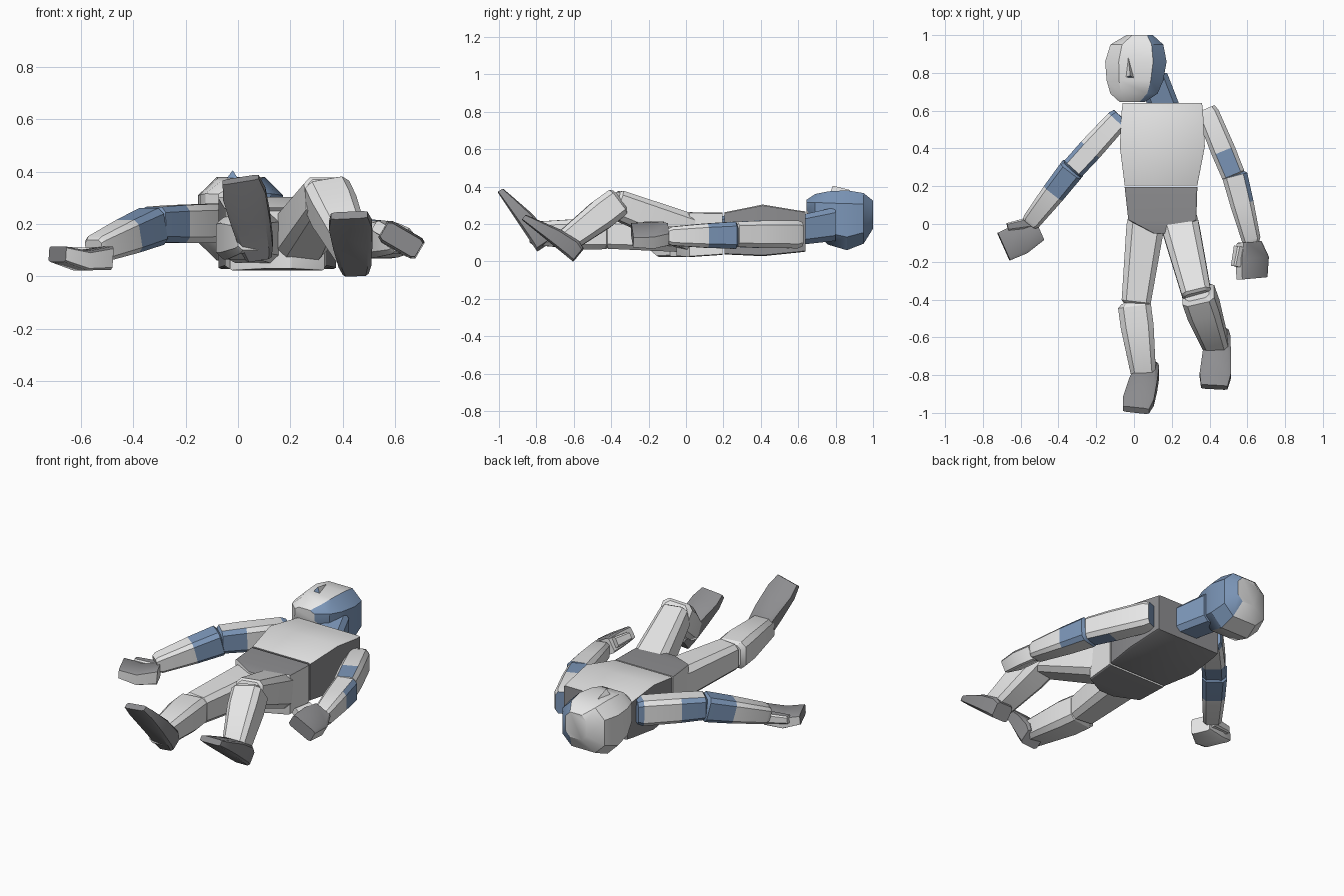
import bpy, bmesh, math
from mathutils import Vector as V

if "Cube" in bpy.data.objects:
    bpy.data.objects.remove(bpy.data.objects["Cube"])


def mat(name, rgb):
    m = bpy.data.materials.new(name)
    m.diffuse_color = (*rgb, 1)
    m.use_nodes = True
    m.node_tree.nodes["Principled BSDF"].inputs["Base Color"].default_value = m.diffuse_color
    return m


MATS = [mat("light grey", (0.80, 0.80, 0.80)),
        mat("dark grey", (0.27, 0.27, 0.28)),
        mat("slate blue", (0.20, 0.305, 0.48))]
LIGHT, DARK, BLUE = 0, 1, 2


def loft(name, stations, rule=lambda i, n: LIGHT, up=(0, 0, 1), axis=None, c=0.16):
    """Skin chamfered-rectangle sections; each station is (centre, width, height)."""
    d = V(axis) if axis else V(stations[-1][0]) - V(stations[0][0])
    d.normalize()
    up = V(up)
    up = (up - d * up.dot(d)).normalized()
    side = d.cross(up)
    k = 1 - 2 * c
    shape = [(1, k), (k, 1), (-k, 1), (-1, k), (-1, -k), (-k, -1), (k, -1), (1, -k)]
    bm = bmesh.new()
    rings = [[bm.verts.new(V(p) + side * (a * w / 2) + up * (b * h / 2)) for a, b in shape]
             for p, w, h in stations]
    info = []
    for i in range(len(rings) - 1):
        for j in range(8):
            q = (j + 1) % 8
            bm.faces.new((rings[i][j], rings[i][q], rings[i + 1][q], rings[i + 1][j]))
            info.append(i)
    bm.faces.new(rings[0])
    bm.faces.new(rings[-1])
    info += [-1, 99]
    bmesh.ops.recalc_face_normals(bm, faces=bm.faces[:])
    bm.normal_update()
    for f, i in zip(bm.faces, info):
        f.material_index = rule(i, f.normal)
    return finish(name, bm)


def finish(name, bm):
    """Store the mesh; shallow edges smooth, steep ones sharp."""
    for f in bm.faces:
        f.smooth = True
    for e in bm.edges:
        e.smooth = e.calc_face_angle(0) < math.radians(32)
    me = bpy.data.meshes.new(name)
    bm.to_mesh(me)
    bm.free()
    for m in MATS:
        me.materials.append(m)
    ob = bpy.data.objects.new(name, me)
    bpy.context.collection.objects.link(ob)
    return ob


def limb(name, a, b, sizes, rule=lambda i, n: LIGHT, **kw):
    """Straight limb from a to b; sizes are (fraction, width, height)."""
    a, b = V(a), V(b)
    return loft(name, [(a.lerp(b, t), w, h) for t, w, h in sizes], rule, **kw)


def dark(i, n):
    return DARK


def blue(i, n):
    return BLUE


# torso: chest block with only the front light, pelvis with dark front and back
loft("chest", [((0.15, 0.64, 0.16), 0.42, 0.215), ((0.15, 0.60, 0.16), 0.43, 0.225),
               ((0.15, 0.41, 0.166), 0.45, 0.276), ((0.143, 0.205, 0.15), 0.385, 0.225)],
     lambda i, n: LIGHT if n.z > 0.6 else DARK, axis=(0, -1, 0), c=0.02)
loft("pelvis", [((0.143, 0.195, 0.148), 0.385, 0.226), ((0.15, 0.02, 0.143), 0.36, 0.24),
                ((0.155, -0.05, 0.14), 0.10, 0.22)],
     lambda i, n: DARK if abs(n.z) > 0.8 else LIGHT, axis=(0, -1, 0), c=0.02)

# neck
loft("neck", [((0.16, 0.62, 0.17), 0.17, 0.16), ((0.09, 0.80, 0.2), 0.17, 0.18)], blue, axis=(0, 1, 0))


# head: face up, blue on its left side
def head_rule(i, n):
    return BLUE if n.x > 0.3 and n.z > -0.85 and i < 99 else LIGHT


loft("head", [((-0.01, 0.645, 0.295), 0.13, 0.07), ((0.0, 0.69, 0.26), 0.25, 0.20),
              ((0.005, 0.76, 0.232), 0.30, 0.285), ((0.01, 0.86, 0.22), 0.325, 0.32),
              ((0.015, 0.95, 0.23), 0.28, 0.27), ((0.03, 1.0, 0.25), 0.14, 0.15)],
     head_rule, axis=(0, 1, 0), c=0.22)

# nose: small pyramid with a blue underside
bm = bmesh.new()
v = [bm.verts.new(p) for p in ((-0.03, 0.88, 0.381), (-0.05, 0.775, 0.365),
                               (0.005, 0.77, 0.365), (-0.02, 0.785, 0.405))]
for q in ((0, 1, 3), (1, 2, 3), (2, 0, 3), (0, 2, 1)):
    bm.faces.new([v[j] for j in q])
bmesh.ops.recalc_face_normals(bm, faces=bm.faces[:])
bm.normal_update()
for f in bm.faces:
    f.material_index = BLUE if f.normal.y < -0.6 else LIGHT
finish("nose", bm)

# arms: blue bands on either side of the elbow
UPPER = [(0, 0.10, 0.13), (0.08, 0.12, 0.15), (0.62, 0.13, 0.145), (0.97, 0.125, 0.135), (1, 0.10, 0.11)]
FORE = [(0, 0.10, 0.11), (0.04, 0.135, 0.145), (0.44, 0.125, 0.13), (0.95, 0.10, 0.10), (1, 0.08, 0.08)]


def upper_west(i, n):
    return BLUE if i <= 0 or (i >= 2 and n.z < 0.8) else LIGHT


def upper_east(i, n):
    return BLUE if i < 0 or i == 99 or (i >= 2 and abs(n.z) > 0.8) else LIGHT


def fore_east(i, n):
    return BLUE if i <= 0 or (i == 1 and n.x > 0.3) else LIGHT


limb("upper_arm_west", (-0.07, 0.57, 0.203), (-0.33, 0.285, 0.198), UPPER, upper_west)
limb("forearm_west", (-0.32, 0.30, 0.195), (-0.55, 0.005, 0.10), FORE,
     lambda i, n: BLUE if i < 2 else LIGHT)
limb("upper_arm_east", (0.38, 0.61, 0.145), (0.53, 0.25, 0.145), UPPER, upper_east)
limb("forearm_east", (0.53, 0.27, 0.14), (0.625, -0.10, 0.135), FORE, fore_east)

# hands with dark palms and fingertips, plus thumbs
loft("hand_west", [((-0.50, -0.035, 0.07), 0.11, 0.09), ((-0.60, -0.08, 0.06), 0.165, 0.075),
                   ((-0.69, -0.12, 0.085), 0.16, 0.06)],
     lambda i, n: DARK if n.z > 0.75 or i == 99 else LIGHT, c=0.1)
limb("thumb_west", (-0.54, 0.01, 0.08), (-0.67, -0.015, 0.09), [(0, 0.06, 0.06), (1, 0.04, 0.045)],
     lambda i, n: DARK if n.z > 0.75 else LIGHT)
ROLL = V((0.5, 0, 0.86))
loft("hand_east", [((0.61, -0.095, 0.145), 0.11, 0.09), ((0.625, -0.18, 0.14), 0.165, 0.09),
                   ((0.625, -0.288, 0.14), 0.155, 0.075)],
     lambda i, n: DARK if n.dot(ROLL) > 0.75 or i == 99 else LIGHT, up=ROLL, c=0.1)
limb("thumb_east", (0.56, -0.12, 0.18), (0.54, -0.225, 0.185), [(0, 0.05, 0.06), (1, 0.045, 0.045)],
     up=ROLL)

# legs: one flat on the ground, one with a raised knee
THIGH = [(0, 0.19, 0.19), (0.1, 0.20, 0.19), (0.97, 0.155, 0.155), (1, 0.13, 0.13)]
SHIN = [(0, 0.13, 0.13), (0.05, 0.175, 0.16), (0.30, 0.175, 0.165), (0.95, 0.13, 0.125), (1, 0.11, 0.10)]
limb("thigh_west", (0.065, 0.03, 0.145), (0.01, -0.425, 0.145), THIGH)
limb("shin_west", (0.0, -0.415, 0.145), (0.055, -0.83, 0.15), SHIN)
limb("thigh_east", (0.235, 0.03, 0.15), (0.335, -0.385, 0.31), THIGH)
limb("shin_east", (0.335, -0.36, 0.32), (0.445, -0.67, 0.085), SHIN, up=(0, -0.6, 0.8))


# feet: dark wedges with toes pointing up
def foot(name, heel, toe):
    heel, toe = V(heel), V(toe)
    run = toe - heel
    up = V((0, run.z, -run.y)).normalized()
    st = []
    for t, w, h in ((0, 0.10, 0.09), (0.12, 0.125, 0.105), (0.45, 0.15, 0.09),
                    (0.8, 0.165, 0.055), (1, 0.14, 0.035)):
        st.append((heel + run * t + up * (h / 2), w, h))
    loft(name, st, dark, up=up, axis=run, c=0.12)


foot("foot_west", (0.08, -0.80, 0.06), (0.01, -1.0, 0.36))
foot("foot_east", (0.45, -0.605, 0.0), (0.425, -0.875, 0.22))
